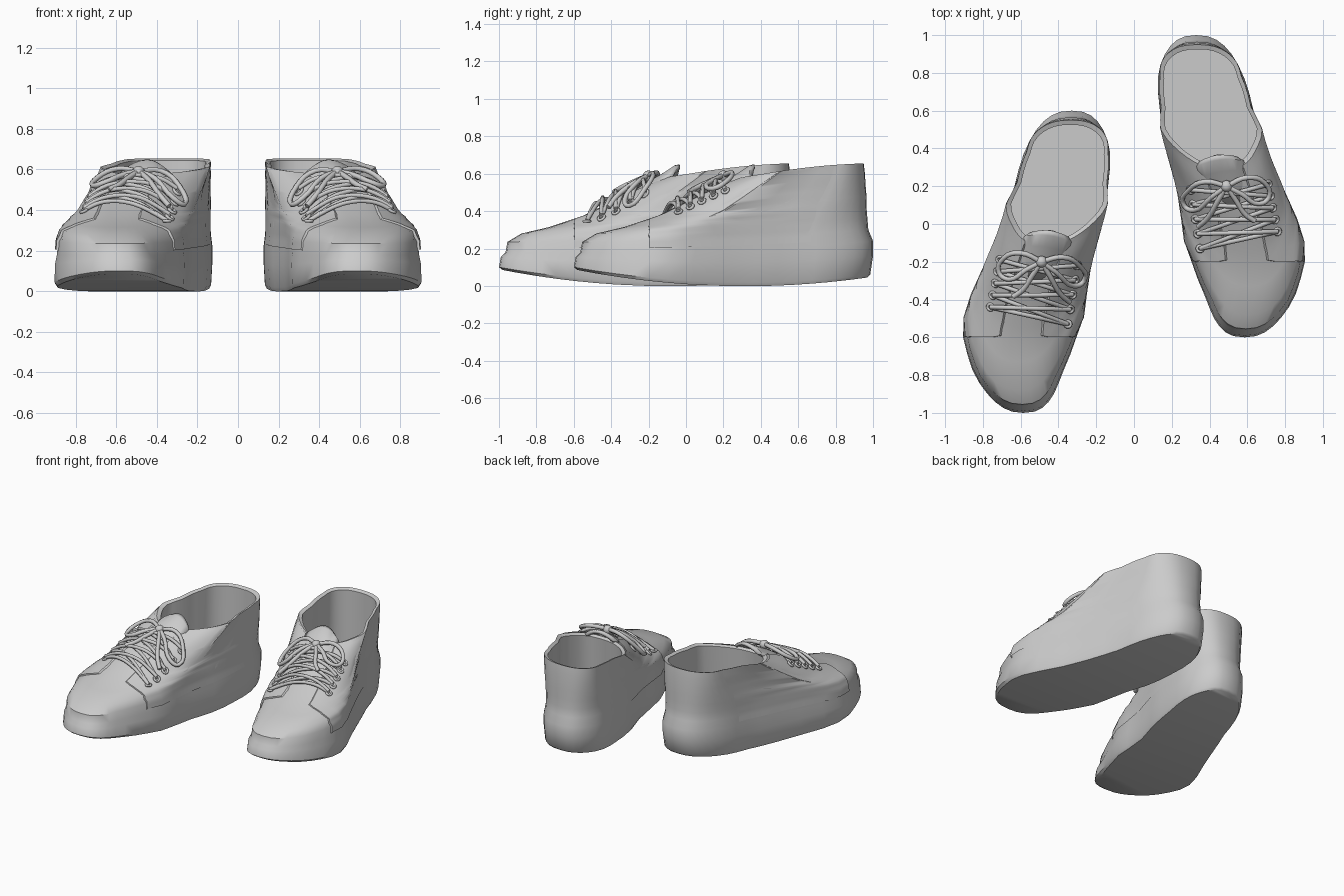
import bpy, bmesh, math
from mathutils import Vector, Matrix
from mathutils.bvhtree import BVHTree

if "Cube" in bpy.data.objects:
    bpy.data.objects.remove(bpy.data.objects["Cube"])

grey = bpy.data.materials.new("shoe_grey")
grey.use_nodes = True
colour = (0.6, 0.6, 0.6, 1)
grey.diffuse_color = colour
grey.node_tree.nodes["Principled BSDF"].inputs["Base Color"].default_value = colour

N = 44
# Centre line: (y, x); width of the footprint: (position heel to toe, half width)
CENTRE = [(-.6, .585), (-.4, .615), (-.2, .605), (0, .565), (.2, .505), (.4, .435),
          (.6, .385), (.8, .35), (1, .33)]
WIDTH = [(-1, .29), (-.75, .29), (-.5, .268), (0, .28), (.4, .335), (.75, .3), (1, .28)]
# Rings: toe y, toe z, heel y, heel z, toe width, heel width, sag
RINGS = [
    (-.58, .085, .97, .045, .96, .95, .065),
    (-.6, .1, .985, .06, 1, .98, .06),
    (-.59, .155, 1, .16, .99, 1, .03),
    (-.565, .18, 1, .24, .965, 1, .02),
    (-.555, .235, .975, .3, .95, .98, .01),
    (-.48, .28, .97, .36, .93, .97, 0),
    (-.33, .315, .965, .42, .88, .97, 0),
    (-.15, .375, .965, .48, .84, .95, 0),
    (.02, .46, .96, .54, .81, .93, 0),
    (.17, .53, .957, .6, .81, .91, -.005),
    (.29, .575, .95, .655, .82, .88, -.015),
    (.31, .565, .925, .645, .74, .8, -.015),
    (.27, .13, .93, .13, .75, .85, 0),
]


def lookup(table, t):
    for (a, p), (b, q) in zip(table, table[1:]):
        if t <= b:
            return p + (q - p) * max(0, (t - a) / (b - a))
    return table[-1][1]


def power(v):
    return math.copysign(abs(v) ** .8, v)


def ring_point(ring, a):
    yf, zf, yh, zh, sf, sh, sag = ring
    u = power(math.cos(a))
    t = (1 + u) / 2
    y = yh + (yf - yh) * t
    half = power(math.sin(a)) * lookup(WIDTH, u) * (sh + (sf - sh) * t)
    return Vector((lookup(CENTRE, y) + half, y, zh + (zf - zh) * t - sag * (1 - u * u)))


def surface(k, a):
    i = min(int(k), len(RINGS) - 2)
    return ring_point(RINGS[i], a).lerp(ring_point(RINGS[i + 1], a), k - i)


parts = []


def add_object(name, data):
    obj = bpy.data.objects.new(name, data)
    bpy.context.collection.objects.link(obj)
    data.materials.append(grey)
    parts.append(obj)
    return obj


def add_mesh(name, bm):
    bmesh.ops.recalc_face_normals(bm, faces=bm.faces)
    for f in bm.faces:
        f.smooth = True
    mesh = bpy.data.meshes.new(name)
    bm.to_mesh(mesh)
    return add_object(name, mesh)


def grid(bm, rows, closed=False):
    vs = [[bm.verts.new(p) for p in row] for row in rows]
    for r, s in zip(vs, vs[1:]):
        for j in range(len(r) - (not closed)):
            k = (j + 1) % len(r)
            bm.faces.new((r[j], r[k], s[k], s[j]))
    return vs


# Shoe shell: sole, upper, collar and lining in one stack of rings
bm = bmesh.new()
loops = grid(bm, [[ring_point(r, 2 * math.pi * j / N) for j in range(N)] for r in RINGS], True)
for loop in (loops[0], loops[-1]):
    # strips across the sole and insole keep their curve
    for j in range(N // 2):
        quad = [loop[j], loop[j + 1], loop[(N - j - 1) % N], loop[(N - j) % N]]
        bm.faces.new(list(dict.fromkeys(quad)))
bmesh.ops.recalc_face_normals(bm, faces=bm.faces)
tree = BVHTree.FromBMesh(bm)
add_mesh("shoe_shell", bm)


def drop(x, y, lift):
    hit = tree.ray_cast(Vector((x, y, 2)), Vector((0, 0, -1)))[0]
    return Vector((x, y, max(hit.z if hit else 0, .33) + lift))


# Quarter panels: thin overlays with a raised front edge
for side, name in ((1, "outer_quarter"), (-1, "inner_quarter")):
    rows = []
    for i in range(29):
        k = 3.3 + 6.6 * i / 28
        a = .02
        while a < 1.6:
            p = surface(k, a)
            if p.y >= -.2 and p.x - lookup(CENTRE, p.y) >= .1:
                break
            a += .01
        row = []
        for j in range(-1, 9):
            t = max(0, j) / 8
            p = surface(k, side * (a + (2.3 - a) * t))
            lift = -.008 if j < 0 else .013 * (1 - t) - .002
            row.append(p + Vector((side * .8, 0, .6)) * lift)
        rows.append(row)
    bm = bmesh.new()
    grid(bm, rows)
    add_mesh(name, bm)

# Tongue: arched strip that rises behind the knot
rows = []
for y, z, w in ((.1, .5, .11), (.2, .56, .12), (.28, .605, .13), (.34, .645, .125), (.365, .65, .1)):
    rows.append([(lookup(CENTRE, y) + w * v, y + .12 * w * v - .02 * v * v, z - .06 * v * v)
                 for v in (j / 4 for j in range(-4, 5))])
bm = bmesh.new()
grid(bm, rows)
tongue = add_mesh("tongue", bm)
tongue.modifiers.new("thickness", "SOLIDIFY").thickness = .02


def add_cord(name, paths, radius, cyclic=False):
    cu = bpy.data.curves.new(name, "CURVE")
    cu.dimensions = "3D"
    cu.bevel_depth = radius
    cu.bevel_resolution = 1
    cu.resolution_u = 4
    cu.use_fill_caps = True
    for pts in paths:
        sp = cu.splines.new("BEZIER")
        sp.bezier_points.add(len(pts) - 1)
        for b, p in zip(sp.bezier_points, pts):
            b.co = p
            b.handle_left_type = b.handle_right_type = "AUTO"
        sp.use_cyclic_u = cyclic
    return add_object(name, cu)


# Laces: criss-cross rows between two lines of eyelets
inner = [Vector((.35, -.13)).lerp(Vector((.3, .18)), j / 4) for j in range(5)]
outer = [Vector((.76, -.04)).lerp(Vector((.71, .21)), j / 4) for j in range(5)]


def across(p, q, lift):
    return [drop(*p.lerp(q, j / 6), lift + .015 * math.sin(math.pi * j / 6)) for j in range(7)]


rows = [across(inner[0], outer[0], .018)]
for j in range(4):
    rows.append(across(inner[j], outer[j + 1], .018))
    rows.append(across(outer[j], inner[j + 1], .03))
add_cord("laces", rows, .012)

eyelets = []
for p in inner + outer:
    eyelets.append([drop(p.x + .016 * math.cos(a), p.y + .016 * math.sin(a), .016)
                    for a in (0, math.pi / 2, math.pi, 3 * math.pi / 2)])
add_cord("eyelets", eyelets, .008, True)

# Bow: two loops, two loose ends and a knot
knot = Vector((.49, .2))
bow = []
for side in (-1, 1):
    loop = [(0, 0), (.11, .035), (.2, 0), (.225, -.08), (.17, -.11), (.08, -.05), (0, 0)]
    tail = [(0, 0), (.05, -.08), (.1, -.16), (.15, -.2)]
    for path in (loop, tail):
        bow.append([drop(knot.x + side * dx, knot.y + dy + side * .1 * dx, .05) for dx, dy in path])
add_cord("bow", bow, .014)

bm = bmesh.new()
bmesh.ops.create_icosphere(bm, subdivisions=2, radius=.032,
                           matrix=Matrix.Translation(drop(knot.x, knot.y, .045)))
add_mesh("knot", bm)

# Smooth shading with sharp edges kept
for obj in parts:
    if obj.type == "MESH":
        bpy.ops.object.select_all(action="DESELECT")
        obj.select_set(True)
        bpy.context.view_layer.objects.active = obj
        bpy.ops.object.shade_smooth_by_angle(angle=math.radians(40))

# Second shoe: mirrored and set further forward
mirror = Matrix.Translation((0, -.4, 0)) @ Matrix.Scale(-1, 4, (1, 0, 0))
for obj in list(parts):
    twin = obj.copy()
    twin.data = obj.data.copy()
    twin.data.transform(mirror)
    if obj.type == "MESH":
        twin.data.flip_normals()
    bpy.context.collection.objects.link(twin)
    obj.name, twin.name = "left_" + obj.name, "right_" + obj.name
